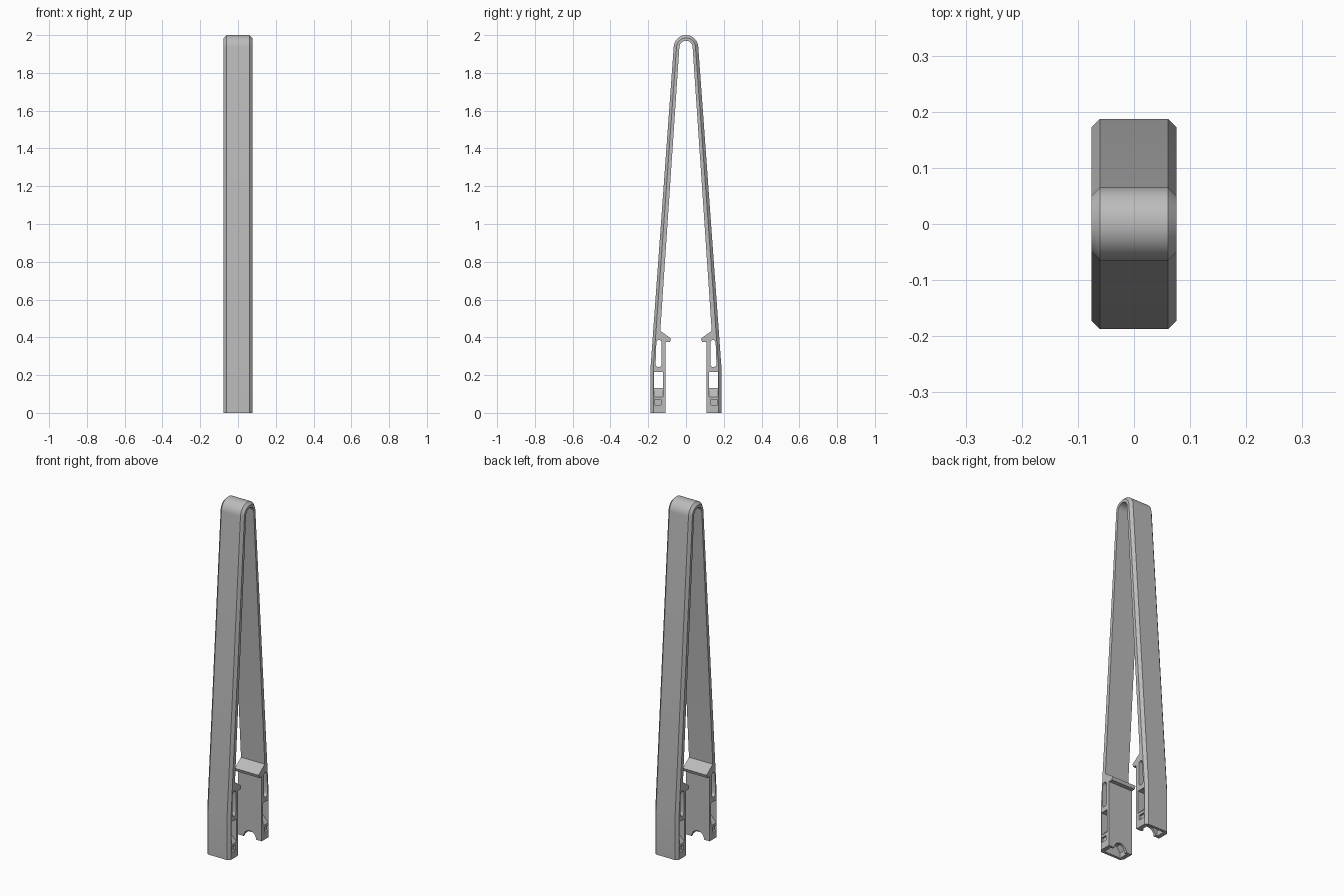
import bpy, bmesh
from math import sin, cos, pi, radians

if "Cube" in bpy.data.objects:
    bpy.data.objects.remove(bpy.data.objects["Cube"])

HALF_W, CHAMFER = 0.076, 0.015
BEND_Z, BEND_R, INNER_R = 1.935, 0.065, 0.035

grey = bpy.data.materials.new("plain grey")
grey.use_nodes = True
grey.diffuse_color = (0.5, 0.5, 0.5, 1)
grey.node_tree.nodes["Principled BSDF"].inputs["Base Color"].default_value = (0.5, 0.5, 0.5, 1)


def loft(name, sections):
    """Closed solid through matching rings of points."""
    bm = bmesh.new()
    rings = [[bm.verts.new(p) for p in s] for s in sections]
    n = len(rings[0])
    for a, b in zip(rings, rings[1:]):
        for i in range(n):
            j = (i + 1) % n
            bm.faces.new((a[i], a[j], b[j], b[i]))
    bm.faces.new(rings[0][::-1])
    bm.faces.new(rings[-1])
    bmesh.ops.recalc_face_normals(bm, faces=bm.faces)
    mesh = bpy.data.meshes.new(name)
    bm.to_mesh(mesh)
    bm.free()
    mesh.materials.append(grey)
    obj = bpy.data.objects.new(name, mesh)
    bpy.context.collection.objects.link(obj)
    return obj


def along_x(name, yz, x0, x1):
    return loft(name, [[(x, y, z) for y, z in yz] for x in (x0, x1)])


def along_y(name, xz, y0, y1):
    return loft(name, [[(x, y, z) for x, z in xz] for y in (y0, y1)])


def arc(cy, cz, r, a0, a1, n):
    angles = [radians(a0 + (a1 - a0) * i / n) for i in range(n + 1)]
    return [(cy + r * cos(a), cz + r * sin(a)) for a in angles]


def outline(d):
    """Side outline of the tongs, outer edge drawn in by d."""
    foot = 0.187 - d
    outer = [(foot, 0), (foot, 0.25)]
    hook = [(0.108, 0), (0.108, 0.375), (0.085, 0.375), (0.079, 0.393), (0.136, 0.435)]
    bend = arc(0, BEND_Z, BEND_R - d, 4, 176, 28)
    inside = arc(0, BEND_Z, INNER_R, 176, 4, 28)

    def flip(points):
        return [(-y, z) for y, z in reversed(points)]
    return outer + bend + flip(outer) + [(-y, z) for y, z in hook] + inside + hook[::-1]


# Bent strip with chamfered outer edges and hooks
tongs = loft("tongs_body", [[(x, y, z) for y, z in outline(d)] for x, d in (
    (-HALF_W, CHAMFER), (CHAMFER - HALF_W, 0), (HALF_W - CHAMFER, 0), (HALF_W, CHAMFER))])

cutters = []
for s in (-1, 1):
    # Rounded slot behind the hook
    slot = arc(0.143, 0.372, 0.014, 0, 180, 8) + arc(0.145, 0.259, 0.016, 180, 360, 8)
    cutters.append(along_x("slot_cutter", [(s * y, z) for y, z in slot], -0.1, 0.1))
    # Window with a floor that falls away to both sides
    window = [(-0.1, 0.217), (0.1, 0.217), (0.1, 0.06), (0.03, 0.133), (-0.03, 0.133), (-0.1, 0.06)]
    cutters.append(along_y("window_cutter", window, s * 0.122, s * 0.169))
    # Hollow foot
    foot = [(-0.052, -0.02), (0.052, -0.02), (0.052, 0.03), (0.03, 0.06), (-0.03, 0.06), (-0.052, 0.03)]
    cutters.append(along_y("foot_cutter", foot, s * 0.122, s * 0.172))
    # Arched notch in the inner wall
    notch = [(-0.04, -0.02)] + arc(0, 0, 0.04, 180, 0, 16) + [(0.04, -0.02)]
    cutters.append(along_y("notch_cutter", notch, s * 0.09, s * 0.13))
    # Small blind pocket on each side
    for t in (-1, 1):
        pocket = [(s * y, z) for y, z in ((0.132, 0.042), (0.168, 0.042), (0.168, 0.07), (0.132, 0.07))]
        cutters.append(along_x("pocket_cutter", pocket, t * 0.064, t * 0.1))

bpy.context.view_layer.objects.active = tongs
for c in cutters:
    c.hide_render = True
    mod = tongs.modifiers.new(c.name, 'BOOLEAN')
    mod.operation, mod.solver, mod.object = 'DIFFERENCE', 'EXACT', c
    bpy.ops.object.modifier_apply(modifier=mod.name)
    bpy.data.objects.remove(c)

# Smooth the bend, keep the edges crisp
bpy.ops.object.select_all(action='DESELECT')
tongs.select_set(True)
bpy.ops.object.shade_smooth_by_angle(angle=radians(25))
